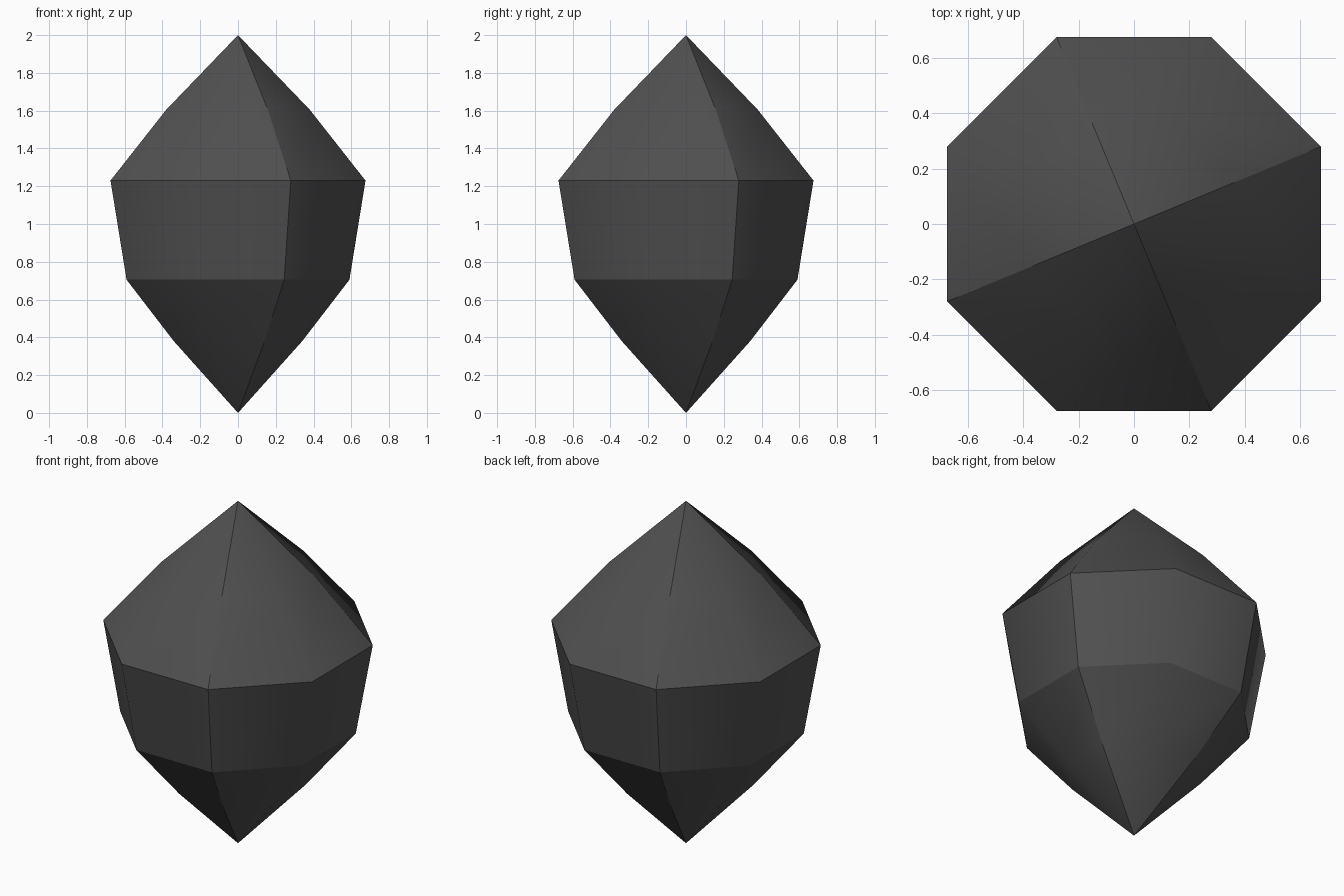
import bpy, bmesh, math

if "Cube" in bpy.data.objects:
    bpy.data.objects.remove(bpy.data.objects["Cube"])

# Profile: (distance from axis to the flat of the octagon, height)
RINGS = [(0.34, 0.38), (0.59, 0.705), (0.675, 1.23), (0.38, 1.605)]
SIDES = 8

bm = bmesh.new()

# Octagonal rings, corners turned half a step so flats face the axes
rings = []
for flat, z in RINGS:
    r = flat / math.cos(math.pi / SIDES)
    angles = [2 * math.pi * (i + 0.5) / SIDES for i in range(SIDES)]
    rings.append([bm.verts.new((r * math.cos(a), r * math.sin(a), z)) for a in angles])
bottom = bm.verts.new((0, 0, 0))
top = bm.verts.new((0, 0, 2))

# Bands between rings and the two pointed ends
for i in range(SIDES):
    j = (i + 1) % SIDES
    for lo, hi in zip(rings, rings[1:]):
        bm.faces.new((lo[i], lo[j], hi[j], hi[i]))
    bm.faces.new((bottom, rings[0][j], rings[0][i]))
    bm.faces.new((rings[-1][i], rings[-1][j], top))
bmesh.ops.recalc_face_normals(bm, faces=bm.faces)

# Smooth facets, with every second upright ridge and the two belt rings sharp
for f in bm.faces:
    f.smooth = True
bm.edges.ensure_lookup_table()
for e in bm.edges:
    a, b = e.verts
    if abs(a.co.z - b.co.z) < 1e-4:
        e.smooth = not 0.6 < a.co.z < 1.4
    else:
        mid = (a.co + b.co) / 2
        turn = math.degrees(math.atan2(mid.y, mid.x)) % 90
        e.smooth = abs(turn - 22.5) > 1

mesh = bpy.data.meshes.new("crystal")
bm.to_mesh(mesh)
bm.free()

# Single dark stone colour
stone = bpy.data.materials.new("dark grey stone")
stone.diffuse_color = (0.08, 0.08, 0.08, 1)
stone.use_nodes = True
stone.node_tree.nodes["Principled BSDF"].inputs["Base Color"].default_value = stone.diffuse_color
mesh.materials.append(stone)

crystal = bpy.data.objects.new("crystal", mesh)
bpy.context.collection.objects.link(crystal)
